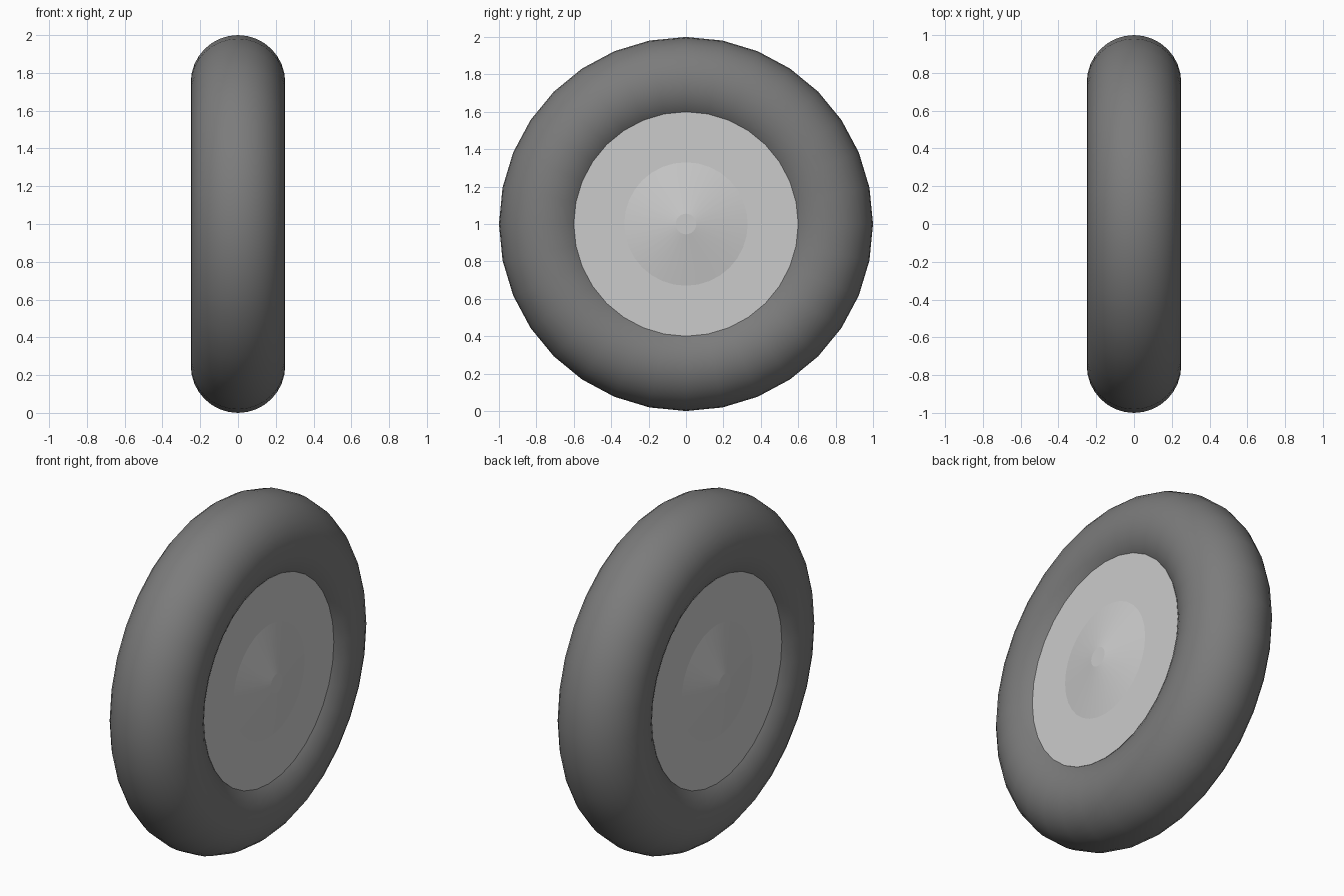
import bpy
from math import pi

if "Cube" in bpy.data.objects:
    bpy.data.objects.remove(bpy.data.objects["Cube"])

SIDES = 32
AXLE = (0, pi / 2, 0)          # turns a z-axis primitive onto the x axis


def finish(name, color=None):
    ob = bpy.context.object
    ob.name = name
    bpy.ops.object.shade_smooth_by_angle(angle=0.1 if name.startswith("hub") else 0.6)
    if color:
        mat = bpy.data.materials.new(name)
        mat.diffuse_color = color
        mat.use_nodes = True
        mat.node_tree.nodes["Principled BSDF"].inputs["Base Color"].default_value = mat.diffuse_color
        ob.data.materials.append(mat)
    return ob


# Tyre: round-section ring standing on the ground
bpy.ops.mesh.primitive_torus_add(major_segments=SIDES, minor_segments=32,
                                 major_radius=0.75, minor_radius=0.25,
                                 location=(0, 0, 1), rotation=AXLE)
finish("tyre", (0.2, 0.2, 0.2, 1))

# Wheel disc: solid plate filling the ring
bpy.ops.mesh.primitive_cylinder_add(vertices=SIDES, radius=0.6, depth=0.4,
                                    location=(0, 0, 1), rotation=AXLE)
finish("wheel_disc")

# Hub caps: shallow blunt cones on both faces
for side, label in ((1, "right"), (-1, "left")):
    bpy.ops.mesh.primitive_cone_add(vertices=SIDES, radius1=0.33, radius2=0.055,
                                    depth=0.05, location=(side * 0.225, 0, 1),
                                    rotation=(0, side * pi / 2, 0))
    finish("hub_cap_" + label)
